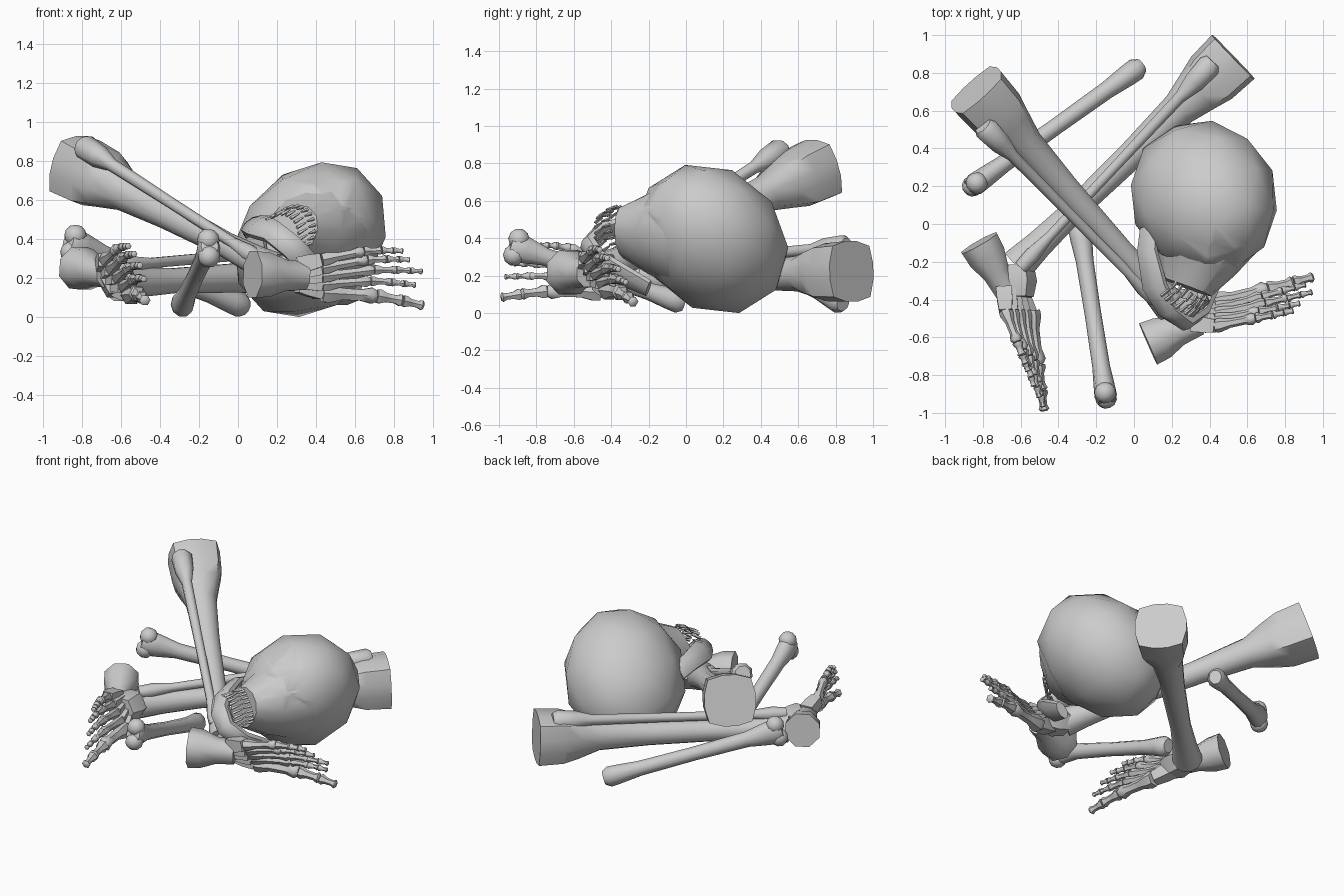
import bpy, bmesh, math
from mathutils import Vector as V, Matrix

if "Cube" in bpy.data.objects:
    bpy.data.objects.remove(bpy.data.objects["Cube"])

parts = []

def add(name, bm):
    bmesh.ops.recalc_face_normals(bm, faces=bm.faces)
    me = bpy.data.meshes.new(name)
    bm.to_mesh(me)
    bm.free()
    ob = bpy.data.objects.new(name, me)
    bpy.context.collection.objects.link(ob)
    return ob

def tube(name, pts, radii, n=8, ref=(0, 0, 1), turn=0.5, square=0):
    """Loft rings of n sides along pts; a radius is a number or (along ref, across).
    The first `square` rings are squared off."""
    pts = [V(p) for p in pts]
    bm = bmesh.new()
    rings = []
    for i, p in enumerate(pts):
        t = (pts[min(i + 1, len(pts) - 1)] - pts[max(i - 1, 0)]).normalized()
        a = V(ref) - t * t.dot(V(ref))
        a.normalize()
        b = t.cross(a)
        r = radii[i]
        ra, rb = r if isinstance(r, tuple) else (r, r)
        ring = []
        for k in range(n):
            g = 2 * math.pi * (k + turn) / n
            c, s = math.cos(g), math.sin(g)
            q = (c ** 4 + s ** 4) ** -.25 if i < square else 1
            ring.append(bm.verts.new(p + (a * ra * c + b * rb * s) * q))
        rings.append(ring)
    for r0, r1 in zip(rings, rings[1:]):
        for k in range(n):
            bm.faces.new((r0[k], r0[(k + 1) % n], r1[(k + 1) % n], r1[k]))
    bm.faces.new(rings[0])
    bm.faces.new(rings[-1])
    ob = add(name, bm)
    parts.append(ob)
    return ob

def bone(name, a, b, ts, radii, n=8, ref=(0, 0, 1), square=0):
    a, b = V(a), V(b)
    return tube(name, [a.lerp(b, t) for t in ts], radii, n, ref, square=square)

def shin(name, knee, ankle, head, fib_end):
    bone(name + "_tibia", knee, ankle, (0, .1, .16, .25, .45, .75, .9, 1),
         (.162, .155, .13, .098, .078, .066, .078, .095), 12, square=3)
    bone(name + "_fibula", head, fib_end, (0, .02, .1, .17, .5, .85, .94, 1),
         (.05, .068, .06, .034, .029, .028, .045, .04), 8)

def foot(name, heel, heel_r, ankle, big, small, tips):
    heel, ankle, big, small = V(heel), V(ankle), V(big), V(small)
    mid = big.lerp(small, .5)
    # heel bone and ankle bone
    tube(name + "_heel", [heel, heel.lerp(mid, .2), heel.lerp(mid, .45), heel.lerp(mid, .75)],
         [heel_r, heel_r * .95, heel_r * .72, heel_r * .64], 8, square=2)
    tube(name + "_ankle", [ankle, ankle.lerp(mid, .35), ankle.lerp(mid, .7)],
         [.09, .105, .085], 6)
    for i, tip in enumerate(tips):
        base, tip = big.lerp(small, i / 4), V(tip)
        s = 1.45 if i == 0 else 1
        # midfoot block behind each ray
        back = base.lerp(ankle.lerp(heel, .4), .42)
        tube(f"{name}_midfoot_{i}", [back, base.lerp(back, .5), base], [.06, .058, .048], 4)
        # ray: long foot bone then toe bones, slightly arched
        cuts = (0, .54, .8, 1) if i == 0 else (0, .52, .74, .88, 1)
        at = [base.lerp(tip, c) + V((0, 0, .02 * math.sin(math.pi * c))) for c in cuts]
        for j, (p, q) in enumerate(zip(at, at[1:])):
            w = s * (.036, .027, .022, .019)[j]
            bone(f"{name}_toe_{i}_{j}", p, q, (0, .12, .35, .7, .9, .99),
                 (w, w * 1.05, w * .68, w * .62, w * .9, w * .6), 6)

# lower legs with feet
shin("left_leg", (-.835, .71, .79), (.2, -.44, .25), (-.8, .52, .895), (.11, -.40, .31))
foot("left_foot", (.075, -.635, .235), .12, (.2, -.43, .25), (.43, -.42, .14), (.43, -.54, .31),
     [(.95, -.28, .075), (.91, -.32, .18), (.945, -.36, .25), (.88, -.42, .31), (.845, -.46, .355)])
shin("right_leg", (.525, .885, .24), (-.62, -.22, .19), (.42, .86, .37), (-.6, -.23, .28))
foot("right_foot", (-.82, -.1, .27), .108, (-.62, -.22, .2), (-.55, -.46, .13), (-.68, -.46, .31),
     [(-.475, -.99, .1), (-.48, -.97, .21), (-.50, -.92, .28), (-.53, -.86, .34), (-.56, -.78, .38)])

# skull axes: up, face direction, side
C = V((.37, .14, .413))
U = V((.58, .78, .2)).normalized()
F = V((.5, -.54, .66))
F = (F - U * F.dot(U)).normalized()
R = F.cross(U)

def loc(r, f, u):
    return C + R * r + F * f + U * u

def blob(name, center, r, sub):
    bm = bmesh.new()
    bmesh.ops.create_icosphere(bm, subdivisions=sub, radius=1)
    for v in bm.verts:
        v.co = V(center) + R * v.co.x * r[0] + F * v.co.y * r[1] + U * v.co.z * r[2]
    return add(name, bm)

# two loose long bones with flared, two-lobed ends
for i, (a, b) in enumerate([((-.145, -.94, .38), (-.29, -.01, .07)),
                            ((-.87, .19, .40), (.04, .84, .07))]):
    bone(f"loose_bone_{i}", a, b, (0, .03, .09, .2, .5, .8, .92, .97, 1),
         ((.06, .045), (.085, .06), (.075, .056), (.05, .047), (.044, .044),
          (.048, .047), (.062, .058), (.066, .06), (.045, .04)), 10)
    axis = (V(b) - V(a)).normalized()
    side = (V((0, 0, 1)) - axis * axis.z).normalized()
    for s in (-1, 1):
        parts.append(blob(f"loose_bone_lobe_{i}", V(a) + axis * .035 + side * s * .045, (.058,) * 3, 2))

cranium = blob("cranium", C, (.35, .46, .395), 2)
parts.append(cranium)
M = -.05
face = tube("face", [loc(0, .08, .02), loc(M, .13, -.15), loc(M, .18, -.28), loc(M, .235, -.42)],
            [(.34, .31), (.30, .27), (.24, .20), (.16, .125)], 12, F)

# shallow eye sockets and nose opening
holes = [blob(f"socket_cutter_{s}", loc(M + s * .14, .44, -.13), (.105, .085, .09), 2) for s in (-1, 1)]
holes.append(blob("nose_cutter", loc(M, .43, -.29), (.035, .06, .055), 2))
for h in holes:
    h.hide_render = True
    h.hide_viewport = True
    for ob in (cranium, face):
        m = ob.modifiers.new("opening", 'BOOLEAN')
        m.operation = 'DIFFERENCE'
        m.solver = 'EXACT'
        m.object = h

# jaw arch
tube("jaw", [(.08, -.02, .46), (.07, -.14, .49), (.11, -.33, .48), (.18, -.46, .45), (.27, -.52, .38),
             (.35, -.46, .30), (.39, -.34, .22), (.42, -.2, .15)],
     [(.06, .025), (.065, .03), (.08, .035), (.065, .04), (.065, .045), (.065, .04), (.08, .035), (.06, .03)],
     8, F + U)

# tooth rows
for k in range(12):
    g = math.radians(-80 + 160 * k / 11)
    r, f = M + .115 * math.sin(g), .24 + .15 * math.cos(g)
    tube(f"upper_tooth_{k}", [loc(r, f, -.40), loc(r, f, -.455)], [.011, .005], 4, F)
    tube(f"lower_tooth_{k}", [loc(r, f - .01, -.46), loc(r, f - .03, -.52)], [.005, .011], 4, F)

# rest on the floor
low = min(v.co.z for o in parts for v in o.data.vertices)
for o in parts + holes:
    o.data.transform(Matrix.Translation((0, 0, -low)))

bpy.ops.object.select_all(action='DESELECT')
for o in parts:
    o.select_set(True)
bpy.context.view_layer.objects.active = cranium
bpy.ops.object.shade_smooth_by_angle(angle=math.radians(55))
